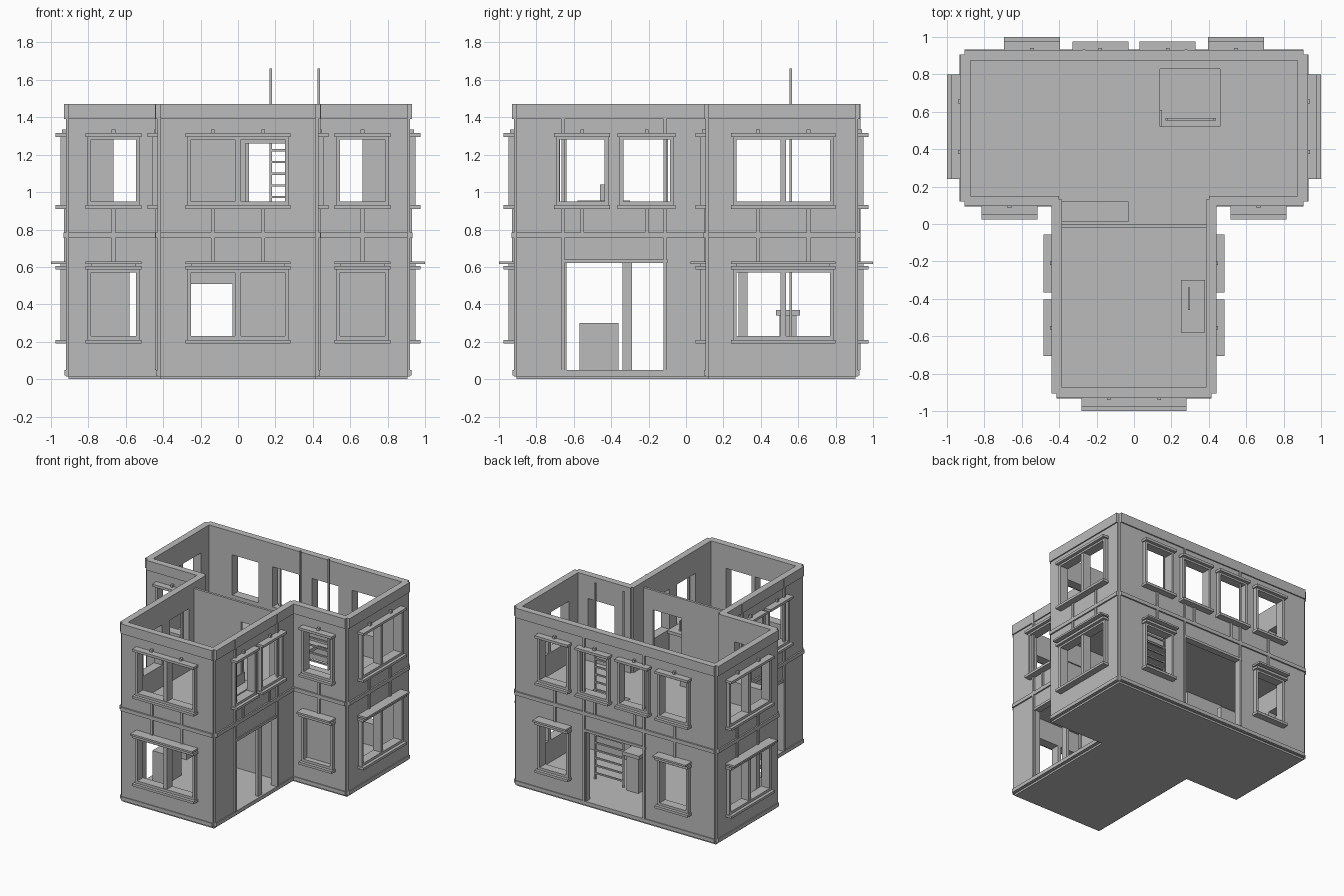
import bpy, bmesh
from math import radians
from mathutils import Matrix, Vector

cube = bpy.data.objects.get("Cube")
if cube:
    bpy.data.objects.remove(cube, do_unlink=True)

stone = bpy.data.materials.new("stone grey")
stone.use_nodes = True
GREY = (0.5, 0.5, 0.5, 1)
stone.diffuse_color = GREY
stone.node_tree.nodes["Principled BSDF"].inputs["Base Color"].default_value = GREY


def finish(name, bm, matrix):
    bmesh.ops.transform(bm, matrix=matrix, verts=bm.verts)
    bmesh.ops.recalc_face_normals(bm, faces=bm.faces)
    mesh = bpy.data.meshes.new(name)
    bm.to_mesh(mesh)
    bm.free()
    mesh.materials.append(stone)
    ob = bpy.data.objects.new(name, mesh)
    bpy.context.scene.collection.objects.link(ob)


def boxes(name, spans, matrix=Matrix()):
    """One object from boxes given as (x0, x1, y0, y1, z0, z1)."""
    bm = bmesh.new()
    for x0, x1, y0, y1, z0, z1 in spans:
        size = Vector((x1 - x0, y1 - y0, z1 - z0))
        mid = Vector((x0 + x1, y0 + y1, z0 + z1)) / 2
        bmesh.ops.create_cube(bm, size=1, matrix=Matrix.Translation(mid) @ Matrix.Diagonal(size).to_4x4())
    finish(name, bm, matrix)


def panel(name, matrix, u0, u1, v0, v1, holes, thick):
    """Flat slab with rectangular openings (u0, u1, v0, v1)."""
    us = sorted({u0, u1, *[h[i] for h in holes for i in (0, 1)]})
    vs = sorted({v0, v1, *[h[i] for h in holes for i in (2, 3)]})
    bm = bmesh.new()
    for a, b in zip(us, us[1:]):
        for c, d in zip(vs, vs[1:]):
            mu, mv = (a + b) / 2, (c + d) / 2
            if any(h[0] < mu < h[1] and h[2] < mv < h[3] for h in holes):
                continue
            bm.faces.new([bm.verts.new((u, 0, v)) for u, v in ((a, c), (b, c), (b, d), (a, d))])
    bmesh.ops.remove_doubles(bm, verts=bm.verts, dist=1e-5)
    side = bmesh.ops.extrude_face_region(bm, geom=bm.faces[:], use_keep_orig=True)
    bmesh.ops.translate(bm, vec=(0, thick, 0), verts=[e for e in side["geom"] if isinstance(e, bmesh.types.BMVert)])
    finish(name, bm, matrix)


LEVELS = {"upper": (0.95, 1.28), "lower": (0.23, 0.57)}
BAND = (0.755, 0.785)
TOP, BASE, THICK = 1.47, 0.015, 0.045


def window(u0, u1, level, pair):
    """Openings and trim of a window; outward is negative depth."""
    z0, z1 = LEVELS[level]
    mid = (u0 + u1) / 2
    holes = [(u0, u1, z0, z1)]
    ticks = [mid]
    if pair:
        holes = [(u0, mid - 0.015, z0, z1), (mid + 0.015, u1, z0, z1)]
        ticks = [mid - 0.135, mid + 0.135]
    lo, hi = z0 - 0.02, z1 + 0.015
    trim = [(u0 - 0.02, u0, -0.03, 0.01, lo, hi), (u1, u1 + 0.02, -0.03, 0.01, lo, hi),
            (u0, u1, -0.03, 0.01, lo, z0), (u0, u1, -0.03, 0.01, z1, hi),
            (u0 - 0.03, u1 + 0.03, -0.055, 0, lo - 0.02, lo),
            (u0 - 0.03, u1 + 0.03, -0.055, 0, hi, hi + 0.02)]
    if pair:
        trim.append((mid - 0.015, mid + 0.015, -0.025, 0, z0, z1))
    if level == "lower":
        trim.append((u0 - 0.03, u1 + 0.03, -0.08, 0, hi + 0.03, hi + 0.045))
        trim.append((u0, u1, -0.03, 0, hi + 0.02, hi + 0.03))
    for t in ticks:
        if level == "upper":
            trim.append((t - 0.01, t + 0.01, -0.02, 0, hi + 0.02, hi + 0.04))
            trim.append((t - 0.01, t + 0.01, -0.01, 0, BAND[1], lo - 0.02))
        else:
            trim.append((t - 0.01, t + 0.01, -0.01, 0, hi + 0.02, BAND[0]))
    return holes, trim


def wall(name, angle, offset, u0, u1, windows, door=None):
    matrix = Matrix.Rotation(radians(angle), 4, "Z") @ Matrix.Translation((0, -offset, 0))
    holes = []
    # string course, parapet band and plinth
    trim = [(u0, u1, -0.012, 0, *BAND), (u0, u1, -0.01, 0, 1.39, TOP), (u0, u1, -0.008, 0, 0.02, 0.05)]
    for spec in windows:
        h, t = window(*spec)
        holes += h
        trim += t
    if door:
        a, b = door
        holes.append((a, b, 0.05, 0.62))
        trim.append((a - 0.02, b + 0.02, -0.01, 0, 0.62, 0.64))
        for s in (a - 0.025, b):
            trim.append((s, s + 0.015, -0.014, 0, 0.05, TOP))
    panel(name, matrix, u0, u1, BASE, TOP, holes, THICK)
    boxes(name + "_trim", trim, matrix)


def both(u0, u1, pair=True):
    return [(u0, u1, level, pair) for level in LEVELS]


# Outer walls of the front wing and the rear block
wall("front_wall", 0, 0.92, -0.415, 0.415, both(-0.25, 0.25))
outer = both(0.425, 0.665, False) + both(-0.665, -0.425, False)
inner = [(0.06, 0.30, "upper", False), (-0.30, -0.06, "upper", False)]
wall("back_wall", 180, 0.92, -0.905, 0.905, outer + inner, (-0.26, 0.26))

for side, s in (("left", 1), ("right", -1)):
    def span(a, b):
        return (a, b) if s > 0 else (-b, -a)
    wall(side + "_end_wall", 90 * s, 0.92, *span(0.12, 0.905), both(*span(0.27, 0.77)))
    wing_windows = [(*span(-0.675, -0.435), "upper", False), (*span(-0.335, -0.085), "upper", False)]
    wall(side + "_wing_wall", 90 * s, 0.43, *span(-0.905, 0.13), wing_windows, span(-0.64, -0.12))
    wall(side + "_shoulder_wall", 0, -0.105, *span(0.4, 0.905), both(*span(0.545, 0.785), False))
    boxes(side + "_door_post", [(s * 0.41 - 0.012, s * 0.41 + 0.012, -0.34, -0.29, 0.05, 0.62)])

# Foundation and floors
boxes("foundation", [(-0.905, 0.905, 0.12, 0.905, 0, 0.05), (-0.415, 0.415, -0.905, 0.12, 0, 0.05)])
flat = Matrix.Translation((0, 0, 0.77)) @ Matrix.Rotation(radians(-90), 4, "X")
panel("rear_upper_floor", flat, -0.88, 0.88, 0.12, 0.88, [(0.14, 0.46, 0.52, 0.83)], 0.03)
panel("front_upper_floor", flat, -0.39, 0.39, -0.88, 0.12, [], 0.03)

# Inner partition with a doorway on each storey
back = Matrix.Translation((0, -0.02, 0))
panel("lower_partition", back, -0.39, 0.39, 0.05, 0.74, [(-0.26, -0.03, 0.05, 0.51)], 0.02)
panel("upper_partition", back, -0.39, 0.39, 0.77, 1.42, [(0.04, 0.3, 0.77, 1.26)], 0.02)

# Ladder through the floor hatch
ladder = [(x - 0.006, x + 0.006, 0.554, 0.566, 0.05, 1.66) for x in (0.175, 0.432)]
ladder += [(0.175, 0.432, 0.554, 0.566, z - 0.006, z + 0.006) for z in (0.1 + 0.0624 * i for i in range(19))]
boxes("ladder", ladder)

# Furniture and blocked window
boxes("window_infill", [(0.545, 0.785, 0.12, 0.14, 0.23, 0.57)])
boxes("closet", [(-0.87, -0.58, 0.28, 0.33, 0.05, 0.6)])
boxes("counter", [(-0.4, -0.03, 0.01, 0.12, 0.77, 0.9)])
boxes("crate", [(-0.38, -0.26, -0.57, -0.36, 0.05, 0.3)])
boxes("side_table", [(0.0, 0.15, 0.48, 0.61, 0.34, 0.37), (0.02, 0.13, 0.5, 0.59, 0.05, 0.34)])
boxes("desk", [(0.25, 0.38, -0.58, -0.3, 0.93, 0.955), (0.26, 0.37, -0.57, -0.54, 0.77, 0.93),
               (0.26, 0.37, -0.34, -0.31, 0.77, 0.93), (0.29, 0.3, -0.46, -0.34, 0.955, 1.04)])
